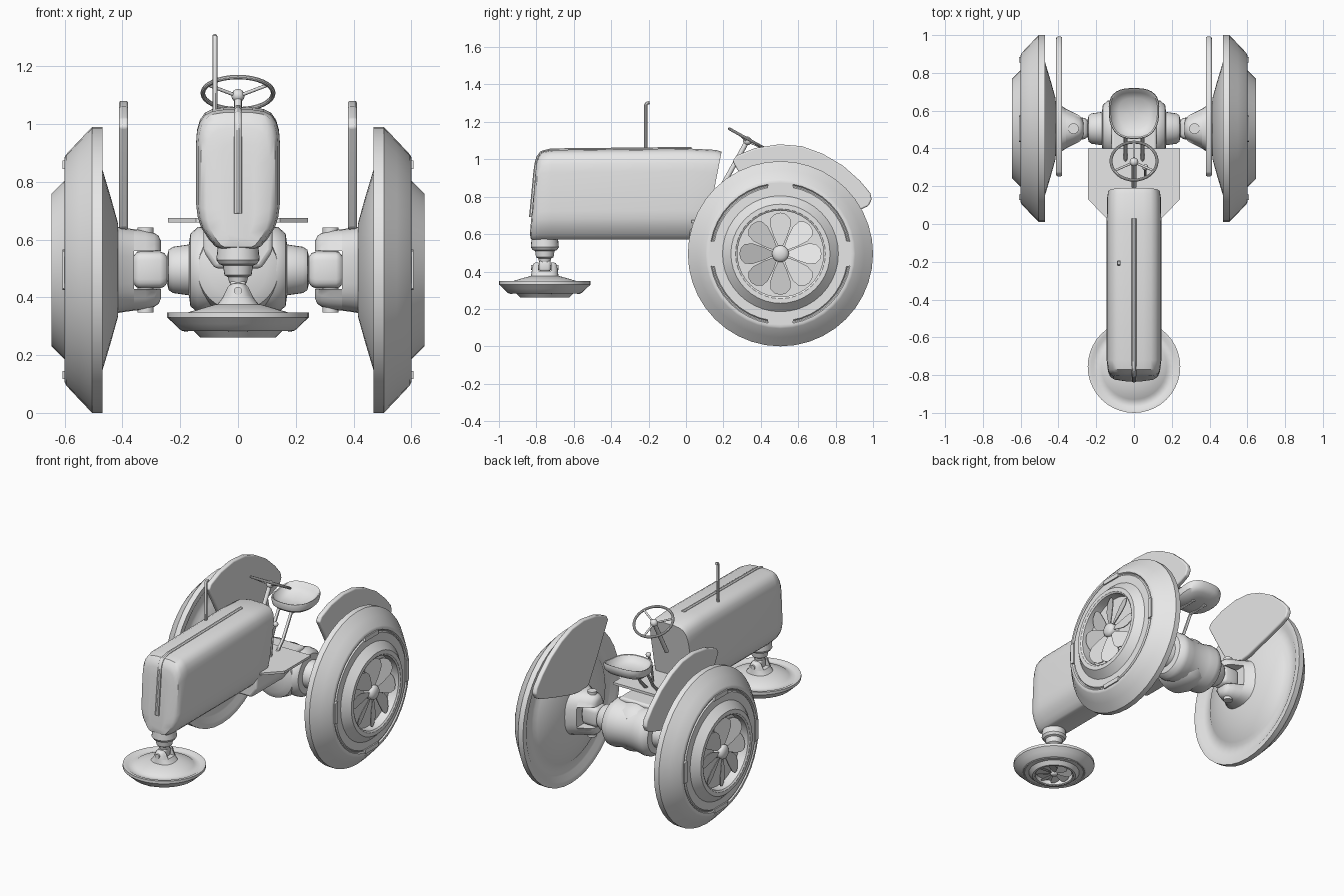
import bpy, bmesh, math
from mathutils import Matrix, Vector

if "Cube" in bpy.data.objects:
    bpy.data.objects.remove(bpy.data.objects["Cube"])

mat = bpy.data.materials.new("plain grey")
mat.diffuse_color = (0.8, 0.8, 0.8, 1)
mat.use_nodes = True
mat.node_tree.nodes["Principled BSDF"].inputs["Base Color"].default_value = mat.diffuse_color


def finish(ob, angle=35):
    ob.data.materials.append(mat)
    bpy.ops.object.select_all(action='DESELECT')
    ob.select_set(True)
    bpy.context.view_layer.objects.active = ob
    bpy.ops.object.shade_smooth_by_angle(angle=math.radians(angle))
    return ob


def from_bmesh(name, bm, M=None):
    bmesh.ops.recalc_face_normals(bm, faces=bm.faces)
    me = bpy.data.meshes.new(name)
    bm.to_mesh(me)
    bm.free()
    ob = bpy.data.objects.new(name, me)
    bpy.context.collection.objects.link(ob)
    if M:
        ob.matrix_world = M
    return finish(ob)


def loft(name, rings, M=None):
    """Skin a list of closed rings and cap both ends."""
    bm = bmesh.new()
    vs = [[bm.verts.new(p) for p in r] for r in rings]
    n = len(rings[0])
    for a, b in zip(vs, vs[1:]):
        for i in range(n):
            bm.faces.new((a[i], a[(i + 1) % n], b[(i + 1) % n], b[i]))
    bm.faces.new(vs[0])
    bm.faces.new(vs[-1])
    return from_bmesh(name, bm, M)


def circle(n, f):
    return [f(math.cos(2 * math.pi * i / n), math.sin(2 * math.pi * i / n)) for i in range(n)]


def lathe_x(name, prof, M=None, n=32):
    """Revolve (position, radius) pairs round the local x axis."""
    return loft(name, [circle(n, lambda c, s: (a, r * c, r * s)) for a, r in prof], M)


def rod(name, p, q, r, M=None, n=12):
    p, q = Vector(p), Vector(q)
    R = Matrix.Translation(p) @ (q - p).to_track_quat('X', 'Z').to_matrix().to_4x4()
    return lathe_x(name, [(0, r), ((q - p).length, r)], (M or Matrix()) @ R, n)


def ball(name, p, r, M=None):
    bm = bmesh.new()
    bmesh.ops.create_uvsphere(bm, u_segments=16, v_segments=10, radius=r)
    return from_bmesh(name, bm, (M or Matrix()) @ Matrix.Translation(p))


def prism(name, pts, depth, M=None, bevel=0.0):
    """Extrude an outline by a depth vector."""
    ob = loft(name, [pts, [tuple(Vector(p) + Vector(depth)) for p in pts]], M)
    if bevel:
        m = ob.modifiers.new("round", 'BEVEL')
        m.width, m.segments, m.limit_method = bevel, 3, 'ANGLE'
    return ob


def tube(name, pts, r):
    cu = bpy.data.curves.new(name, 'CURVE')
    cu.dimensions, cu.bevel_depth, cu.bevel_resolution, cu.use_fill_caps = '3D', r, 3, True
    sp = cu.splines.new('POLY')
    sp.points.add(len(pts) - 1)
    for pt, co in zip(sp.points, pts):
        pt.co = (*co, 1)
    ob = bpy.data.objects.new(name, cu)
    bpy.context.collection.objects.link(ob)
    bpy.context.view_layer.objects.active = ob
    bpy.ops.object.select_all(action='DESELECT')
    ob.select_set(True)
    bpy.ops.object.convert(target='MESH')
    return finish(bpy.context.view_layer.objects.active)


def hover_wheel(pre, M):
    """Disc with fan, yoke, pin and knuckle; local x points outward."""
    lathe_x(pre + "_disc", [(-.055, .02), (-.055, .16), (-.03, .25), (0, .35), (.015, .37), (.018, .43),
            (0, .46), (0, .495), (.035, .495), (.08, .448), (.125, .40), (.13, .39), (.13, .378), (.122, .372),
            (.122, .366), (.13, .36), (.13, .31), (.175, .265), (.175, .24), (.168, .23), (.11, .23),
            (.11, .02)], M, 40)
    lathe_x(pre + "_fan_hub", [(.10, .045), (.155, .045), (.165, .038), (.172, .025), (.175, .008)], M, 20)
    petal = [(.04, .012), (.09, .035), (.15, .055), (.19, .052), (.212, .03), (.22, 0),
             (.212, -.03), (.19, -.052), (.15, -.055), (.09, -.035), (.04, -.012)]
    for k in range(8):
        R = Matrix.Rotation(k * math.pi / 4, 4, 'X')
        prism(f"{pre}_fan_blade_{k}", [(.14 + w * .4, w, r) for r, w in petal], (.006, 0, 0), M @ R)
    for k in range(4):
        R = Matrix.Rotation(k * math.pi / 2, 4, 'X')
        prism(f"{pre}_tread_tab_{k}", [(.11, -.07, .35), (.11, .07, .35), (.11, .065, .378), (.11, -.065, .378)],
              (.028, 0, 0), M @ R)
    # forked yoke: solid root and two arms with a slot between
    secs = [(-.05, .15, .15), (-.08, .125, .145), (-.11, .105, .141), (-.15, .085, .137),
            (-.18, .07, .128), (-.195, .055, .118), (-.203, .035, .10)]
    ring = lambda a, y, z, f: circle(28, lambda c, s: (a, y * math.copysign(abs(c) ** .85, c),
                                                       f(z * math.copysign(abs(s) ** .75, s))))
    loft(pre + "_yoke_root", [ring(*s, lambda z: z) for s in secs[:3]], M)
    loft(pre + "_yoke_arm_a", [ring(*s, lambda z: max(z, .066)) for s in secs[2:]], M)
    loft(pre + "_yoke_arm_b", [ring(*s, lambda z: min(z, -.066)) for s in secs[2:]], M)
    rod(pre + "_yoke_pin", (-.15, 0, -.147), (-.15, 0, .147), .028, M, 16)
    sq = lambda a, h: circle(24, lambda c, s: (a, .9 * h * math.copysign(abs(c) ** .5, c),
                                               h * math.copysign(abs(s) ** .5, s)))
    loft(pre + "_knuckle", [sq(a, h) for a, h in
         [(-.11, .05), (-.118, .06), (-.13, .064), (-.2, .064), (-.215, .058), (-.225, .045), (-.27, .04)]], M)


# wheels
right = Matrix.Translation((.47, .505, .495))
hover_wheel("right_wheel", right)
hover_wheel("left_wheel", Matrix.Rotation(math.pi, 4, 'Z') @ Matrix.Translation((.47, -.505, .495)))
front = Matrix(((0, -1, 0, 0), (0, 0, 1, 0), (-1, 0, 0, 0), (0, 0, 0, 1)))
hover_wheel("front_wheel", Matrix.Translation((0, -.755, .348)) @ front @ Matrix.Scale(.495, 4))

# front steering collar
lathe_x("front_collar", [(0, .07), (.055, .075), (.07, .065), (.075, .052), (.108, .047), (.115, .035),
        (.135, .03)], Matrix.Translation((0, -.755, .585)) @ front, 24)

# fenders
arch = [(.25, .99), (.27, 1.02), (.37, 1.06), (.5, 1.08), (.62, 1.07), (.73, 1.03), (.84, .965), (.93, .885),
        (.985, .82), (.993, .785), (.975, .75), (.93, .73), (.8, .69), (.62, .64), (.5, .625), (.45, .64),
        (.36, .79)]
for side, s in (("right", 1), ("left", -1)):
    prism(side + "_fender", [(.38 * s, y, z) for y, z in arch], (.032 * s, 0, 0), bevel=.008)

# rear axle housing and gearbox
half = [(.245, .05), (.24, .07), (.225, .08), (.17, .088), (.165, .125), (.14, .148), (.11, .152), (.06, .142)]
lathe_x("axle_housing", [(-x, r) for x, r in half] + [(0, .138)] + [(x, r) for x, r in half[::-1]],
        Matrix.Translation((0, .505, .495)))
lathe_x("rear_differential", [(-.12, .10), (-.10, .14), (-.04, .155), (.06, .155), (.12, .13), (.15, .09)],
        Matrix.Translation((0, .46, .495)) @ Matrix.Rotation(math.pi / 2, 4, 'Z'))
prism("gearbox", [(-.08, .02, .50), (.08, .02, .50), (.12, .02, .56), (.12, .02, .66), (-.12, .02, .66),
                  (-.12, .02, .56)], (0, .5, 0), bevel=.015)
prism("footrest", [(-.145, .03, .66), (.145, .03, .66), (.243, .13, .66), (.243, .4, .66), (-.243, .4, .66),
                   (-.243, .13, .66)], (0, 0, .015))

# hood: (half width, height fraction) section swept along y
sec = [(0, 0), (.065, 0), (.078, .012), (.1, .06), (.128, .15), (.14, .23), (.145, .32), (.145, .75),
       (.142, .84), (.132, .91), (.115, .96), (.09, .987), (.05, 1), (0, 1)]
sec = sec + [(-x, t) for x, t in sec[-2:0:-1]]
stations = [(-.835, .4, .60, .93, .03), (-.83, .75, .575, .985, .03), (-.815, .88, .57, 1.015, .025),
            (-.785, .95, .57, 1.04, .015), (-.72, 1, .57, 1.05, 0), (0, 1, .57, 1.058, 0),
            (.08, .98, .57, 1.05, .08), (.1, .95, .575, 1.04, .09)]
loft("hood", [[(x * sx, y + k * t, lo + (hi - lo) * t) for x, t in sec] for y, sx, lo, hi, k in stations])
tube("hood_trim", [(0, y, z) for y, z in [(.03, 1.053), (-.72, 1.045), (-.77, 1.033), (-.788, 1.008),
     (-.797, .975), (-.803, .93), (-.826, .69)]], .014)

# exhaust pipe
tube("exhaust_pipe", [(-.08, -.215, 1.03), (-.08, -.215, 1.29), (-.08, -.21, 1.3), (-.08, -.195, 1.303)], .009)

# steering wheel and column
T = Matrix.Translation((0, .333, 1.107)) @ Matrix.Rotation(math.radians(-29), 4, 'X')
rim = circle(32, lambda c, s: T @ Vector((.122 * c, .115 * s, 0)))
tube("steering_rim", rim + rim[:2], .008)
for k in range(3):
    a = math.pi / 2 + k * math.tau / 3
    rod(f"steering_spoke_{k}", (0, 0, -.012), (.118 * math.cos(a), .115 * math.sin(a), 0), .006, T)
ball("steering_hub", (0, 0, -.01), .023, T)
rod("steering_column", (0, 0, 0), (0, 0, -.28), .013, T)

# seat pan with raised rim, and its struts
def seat_ring(k, z):
    def f(c, s):
        x = .145 * math.copysign(abs(c) ** .75, c) * (.92 + .08 * s)
        y = .135 * math.copysign(abs(s) ** .75, s)
        return (x * k, .585 + y * k, z + .03 * k * max(0, s))
    return circle(32, f)

loft("seat", [seat_ring(k, z) for k, z in [(.4, .862), (.8, .868), (.95, .885), (1, .915), (.98, .93), (.93, .928),
                                           (.82, .905), (.6, .89), (.2, .885)]])
for s in (-1, 1):
    tube("seat_strut", [(.045 * s, .62, .868), (.045 * s, .48, .865), (.045 * s, .40, .73), (.045 * s, .33, .66)], .01)

# gear lever
tube("gear_lever", [(.06, .25, .66), (.06, .27, .80), (.06, .3, .86)], .007)
ball("gear_knob", (.06, .3, .865), .016)
